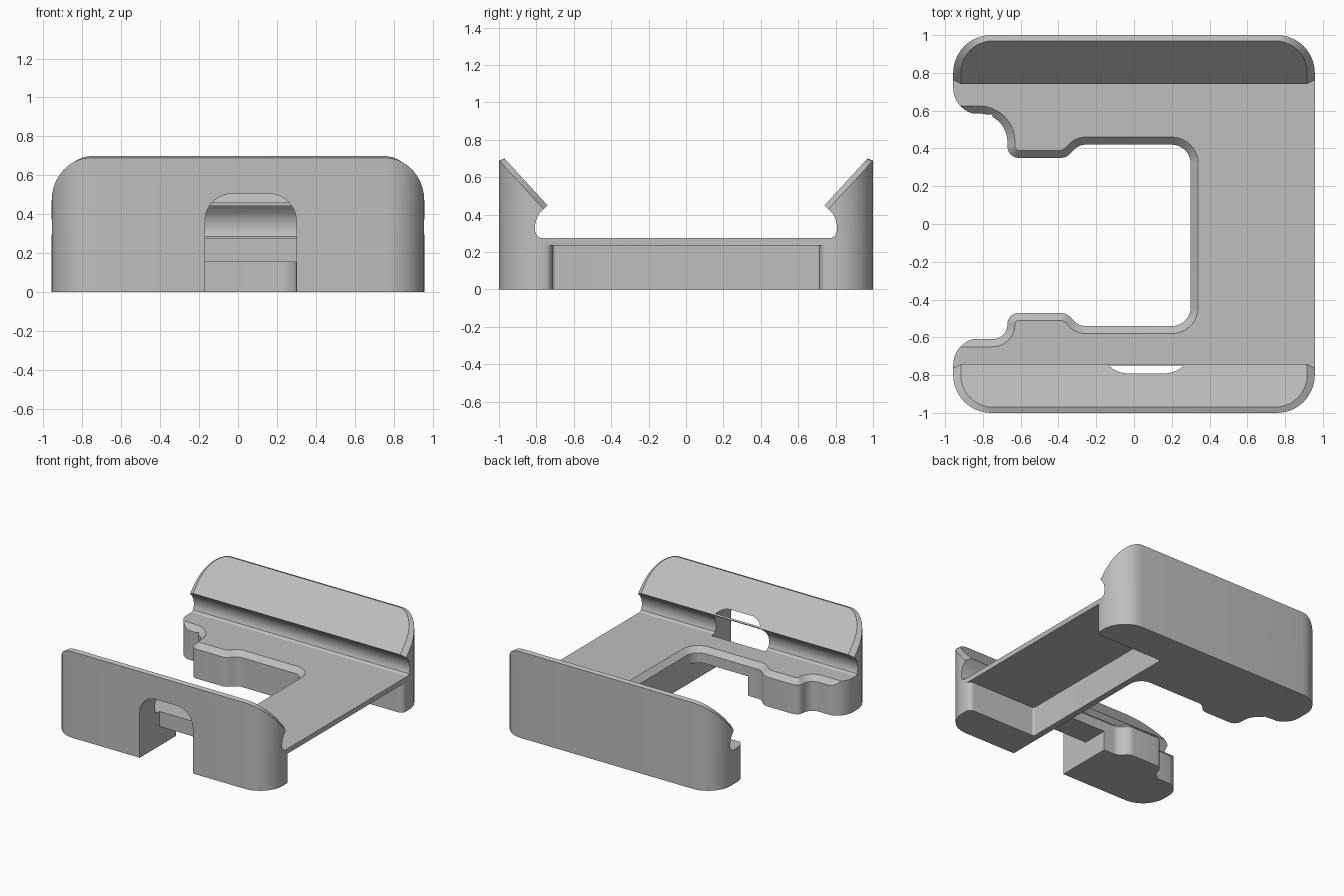
import bpy, bmesh, math
from mathutils import Vector

if "Cube" in bpy.data.objects:
    bpy.data.objects.remove(bpy.data.objects["Cube"])

grey = bpy.data.materials.new("plain_grey")
grey.diffuse_color = (0.52, 0.52, 0.52, 1)
grey.use_nodes = True
grey.node_tree.nodes["Principled BSDF"].inputs["Base Color"].default_value = grey.diffuse_color


def rounded(corners, seg=10):
    """Closed 2D outline from (x, y, radius) corners."""
    out, n = [], len(corners)
    for i, (x, y, r) in enumerate(corners):
        p = Vector((x, y))
        if r == 0:
            out.append(p)
            continue
        a = (Vector(corners[i - 1][:2]) - p).normalized()
        b = (Vector(corners[(i + 1) % n][:2]) - p).normalized()
        half = a.angle(b) / 2
        c = p + (a + b).normalized() * (r / math.sin(half))
        s = p + a * (r / math.tan(half)) - c
        e = p + b * (r / math.tan(half)) - c
        sweep = math.atan2(s.x * e.y - s.y * e.x, s.dot(e))
        for k in range(seg + 1):
            t = sweep * k / seg
            out.append(c + Vector((s.x * math.cos(t) - s.y * math.sin(t),
                                   s.x * math.sin(t) + s.y * math.cos(t))))
    return out


def grow(pts, d):
    """Offset a clockwise outline outwards."""
    out, n = [], len(pts)
    for i, p in enumerate(pts):
        a, b = (p - pts[i - 1]).normalized(), (pts[(i + 1) % n] - p).normalized()
        na, nb = Vector((-a.y, a.x)), Vector((-b.y, b.x))
        out.append(p + (na + nb) * (d / (1 + na.dot(nb))))
    return out


def loft(name, rings):
    """Solid through rings of 3D points."""
    bm = bmesh.new()
    vs = [[bm.verts.new(p) for p in ring] for ring in rings]
    n = len(vs[0])
    for lo, hi in zip(vs, vs[1:]):
        for i in range(n):
            j = (i + 1) % n
            bm.faces.new((lo[i], lo[j], hi[j], hi[i]))
    bm.faces.new(vs[0])
    bm.faces.new(vs[-1])
    bmesh.ops.recalc_face_normals(bm, faces=bm.faces)
    me = bpy.data.meshes.new(name)
    bm.to_mesh(me)
    bm.free()
    me.materials.append(grey)
    ob = bpy.data.objects.new(name, me)
    bpy.context.collection.objects.link(ob)
    return ob


def at_z(pts, z):
    return [(p[0], p[1], z) for p in pts]


def finish(ob, cutters):
    """Subtract the cutters and shade the part."""
    bpy.ops.object.select_all(action='DESELECT')
    bpy.context.view_layer.objects.active = ob
    ob.select_set(True)
    for c in cutters:
        m = ob.modifiers.new("cut", 'BOOLEAN')
        m.operation, m.solver, m.object = 'DIFFERENCE', 'EXACT', c
        bpy.ops.object.modifier_apply(modifier=m.name)
    bpy.ops.object.shade_smooth_by_angle(angle=math.radians(25))


W, FLOOR, PLATE = 0.957, 0.275, 0.235

# central opening, bevelled along its upper edge (clockwise)
hole = rounded([(-1.3, .585, 0), (-.67, .585, .15), (-.67, .35, .06), (-.36, .35, .07),
                (-.29, .42, .08), (.30, .42, .10), (.30, -.54, .10), (-.29, -.54, .08),
                (-.36, -.47, .07), (-.67, -.47, .06), (-.67, -.61, .079), (-1.3, -.61, 0)])
# the inner arc points run one after another, so the offset stays clean
hole_cut = loft("hole_cutter", [at_z(hole, -.5), at_z(hole, PLATE),
                                at_z(grow(hole, .05), FLOOR + .01), at_z(grow(hole, .05), .4)])

# recess under the thin side plate
recess = rounded([(.35, -.715, .02), (.96, -.715, .045), (.96, -.85, 0), (1.2, -.85, 0),
                  (1.2, .85, 0), (.96, .85, 0), (.96, .715, .045), (.35, .715, .02)])
recess_cut = loft("recess_cutter", [at_z(recess, -.5), at_z(recess, PLATE)])

# arched doorway through the front, and the passage under the bridge
arch = rounded([(-.17, -.5, 0), (-.17, .505, .14), (.30, .505, .14), (.30, -.5, 0)])
arch_cut = loft("arch_cutter", [[(p.x, y, p.y) for p in arch] for y in (-1.2, -.75)])
tunnel = [(-.17, -.8), (.30, -.8), (.30, -.46), (-.17, -.46)]
tunnel_cut = loft("tunnel_cutter", [at_z(tunnel, -.5), at_z(tunnel, .155)])

# space between the rails, with an undercut groove on each side
half = [(-.74, 1), (-.74, .452), (-.785, .405), (-.800, .375), (-.808, .34),
        (-.806, .31), (-.797, .287), (-.778, FLOOR), (-.76, .2)]
gap = half + [(-y, z) for y, z in reversed(half)]
gap_cut = loft("gap_cutter", [[(x, y, z) for y, z in gap] for x in (-1.2, 1.2)])

# base: C-shaped plan
plan = rounded([(W, -1, .2), (W, 1, .2), (-W, 1, .2), (-W, .58, .14), (-.75, .58, 0),
                (-.75, -.605, 0), (-W, -.605, .14), (-W, -1, .2)])
base = loft("base", [at_z(plan, 0), at_z(plan, FLOOR)])
finish(base, [hole_cut, recess_cut, arch_cut, tunnel_cut])


# rails: rounded walls with a sloped, bevelled top
def slope(y):
    return .70 - (y + .97) * 1.09


outer = rounded([(-W, -.70, 0), (-W, -1, .2), (W, -1, .2), (W, -.70, 0)])
inner = rounded([(-.917, -.70, 0), (-.917, -.97, .17), (.917, -.97, .17), (.917, -.70, 0)])
for name, s, cuts in (("front_rail", 1, [gap_cut, arch_cut]), ("back_rail", -1, [gap_cut])):
    rail = loft(name, [[(p.x, s * p.y, FLOOR) for p in outer],
                       [(p.x, s * p.y, slope(p.y) - .043) for p in outer],
                       [(p.x, s * p.y, slope(p.y)) for p in inner]])
    finish(rail, cuts)

for c in (hole_cut, recess_cut, arch_cut, tunnel_cut, gap_cut):
    bpy.data.objects.remove(c, do_unlink=True)
